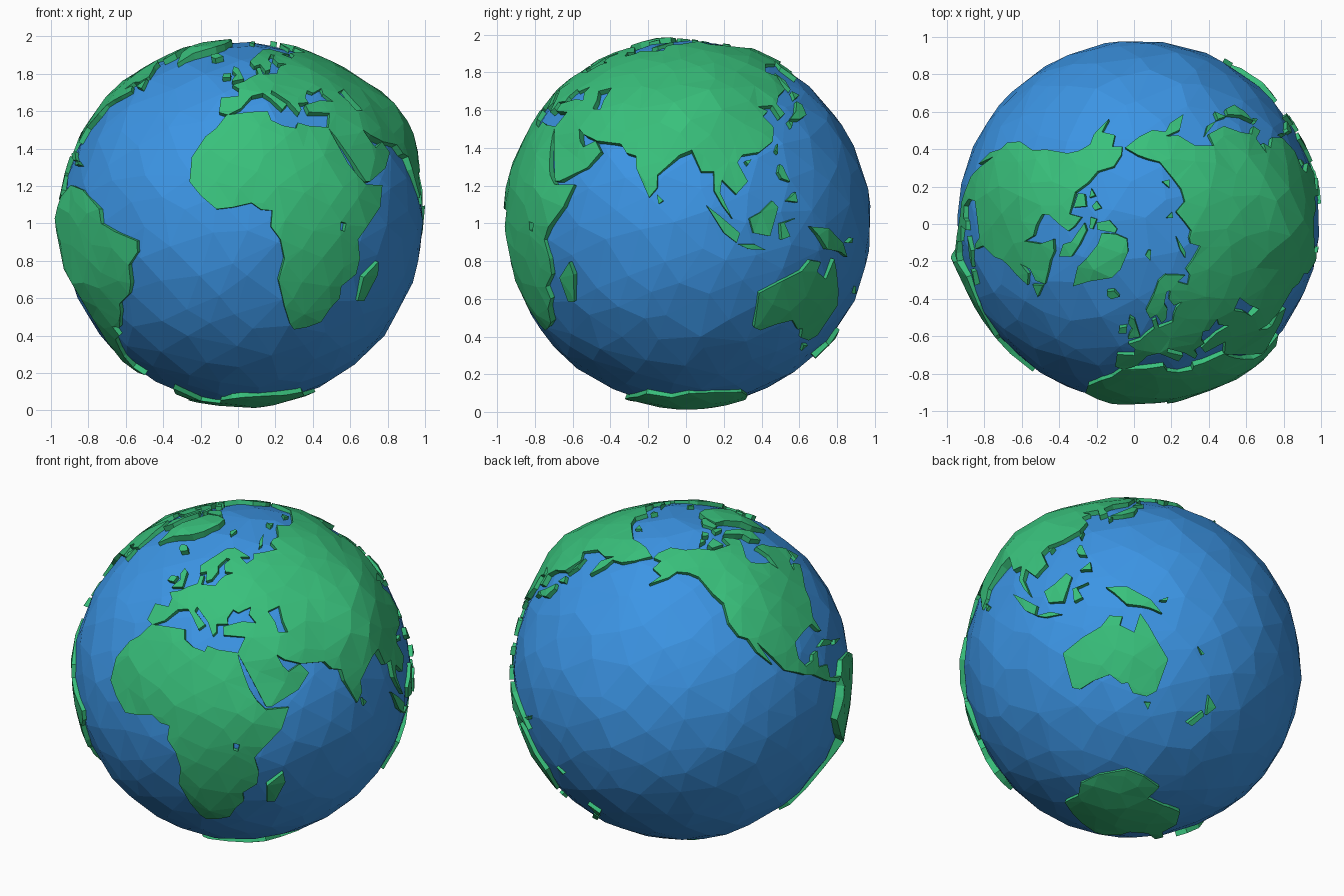
import bpy, bmesh, math, random
from mathutils import Vector, noise, geometry

random.seed(4)
CENTRE = Vector((0.022, 0.015, 1.0))
SEA_R, LAND_R, ROOT_R = 0.968, 0.986, 0.93


def material(name, rgb):
    m = bpy.data.materials.new(name)
    m.diffuse_color = (*rgb, 1)
    return m


BLUE = material("ocean blue", (0.045, 0.30, 0.78))
GREEN = material("land green", (0.04, 0.53, 0.20))


def direction(lon, lat):
    a, b = math.radians(lon), math.radians(lat)
    return Vector((math.cos(b) * math.sin(a), -math.cos(b) * math.cos(a), math.sin(b)))


def scatter(n, jitter):
    """Evenly spread, slightly shaken directions over a sphere."""
    pts = []
    for i in range(n):
        z = 1 - 2 * (i + 0.5) / n
        a = i * math.pi * (3 - math.sqrt(5))
        r = math.sqrt(1 - z * z)
        shake = Vector([random.uniform(-jitter, jitter) for _ in range(3)])
        pts.append((Vector((r * math.cos(a), r * math.sin(a), z)) + shake).normalized())
    return pts


# mountain ranges: lon, lat, extra height, half width in degrees
PEAKS = [(88, 34, .055, 13), (105, 45, .02, 14), (55, 33, .022, 9), (-72, -17, .035, 8),
         (-77, 1, .035, 8), (-110, 42, .025, 11), (-42, 72, .03, 8), (38, 6, .02, 10),
         (25, -28, .014, 8), (10, 46, .012, 6), (138, -5, .02, 5)]
PEAKS = [(direction(a, b), h, math.radians(w)) for a, b, h, w in PEAKS]


def land_radius(d):
    r = LAND_R + 0.010 * noise.noise(d * 6 + Vector((3, 1, 7)))
    return r + sum(h * math.exp(-(d.angle(p) / w) ** 2) for p, h, w in PEAKS)


def inside(p, rings):
    hit = False
    for ring in rings:
        for a, b in zip(ring, ring[1:] + ring[:1]):
            if (a.y > p.y) != (b.y > p.y) and p.x < (b.x - a.x) * (p.y - a.y) / (b.y - a.y) + a.x:
                hit = not hit
    return hit


def make_object(name, bm, mat):
    me = bpy.data.meshes.new(name)
    bm.to_mesh(me)
    bm.free()
    me.materials.append(mat)
    ob = bpy.data.objects.new(name, me)
    ob.location = CENTRE
    bpy.context.collection.objects.link(ob)


GRID = scatter(650, 0.03)


def add_plate(bm, *outlines):
    """Raised plate from a coast outline (later outlines are lakes)."""
    dirs = [[direction(*p) for p in o] for o in outlines]
    c = sum(dirs[0], Vector()).normalized()
    u = c.orthogonal().normalized()
    w = c.cross(u)

    def flat(d):   # azimuthal map around the plate centre
        v = Vector((d.dot(u), d.dot(w)))
        return v.normalized() * c.angle(d) if v.length > 1e-9 else v

    def round_(p):
        t = p.length
        if t < 1e-9:
            return c.copy()
        return c * math.cos(t) + (u * p.x + w * p.y) / t * math.sin(t)

    rings = [[flat(d) for d in ring] for ring in dirs]
    pts, edges = [], []
    for ring in rings:
        s, n = len(pts), len(ring)
        pts += ring
        edges += [(s + i, s + (i + 1) % n) for i in range(n)]
    pts += [p for p in map(flat, GRID) if inside(p, rings)]
    vs, _, tris, *_ = geometry.delaunay_2d_cdt(pts, edges, [], 0, 1e-5)
    keep = [t for t in tris if inside(sum((vs[i] for i in t), Vector((0, 0))) / 3, rings)]
    used = {i: bm.verts.new(round_(vs[i]) * ROOT_R) for t in keep for i in t}
    faces = [bm.faces.new([used[i] for i in t]) for t in keep]
    top = bmesh.ops.extrude_face_region(bm, geom=faces)["geom"]
    for v in top:
        if isinstance(v, bmesh.types.BMVert):
            d = v.co.normalized()
            v.co = d * land_radius(d)


def land(name, *outlines):
    bm = bmesh.new()
    add_plate(bm, *outlines)
    make_object(name, bm, GREEN)


def islands(name, *coasts):
    bm = bmesh.new()
    for coast in coasts:
        add_plate(bm, coast)
    make_object(name, bm, GREEN)


# ocean: faceted ball
bm = bmesh.new()
for d in scatter(360, 0.05):
    bm.verts.new(d * (SEA_R + random.uniform(-.004, .004)))
bmesh.ops.convex_hull(bm, input=bm.verts[:])
make_object("ocean", bm, BLUE)

# continents, as (longitude, latitude) coasts
land("africa", [
    (-6, 36), (3, 37), (10, 37.3), (11, 34), (15, 32), (20, 31), (21, 33), (25, 32), (33, 31.3),
    (34, 28), (35.5, 24), (37.5, 19), (40, 15), (43, 12), (51, 12), (48, 5), (42, -1), (39, -5),
    (40.5, -11), (40, -16), (35, -20), (35.5, -24), (32.5, -27), (30, -32), (25, -34), (20, -35),
    (18, -33), (15, -27), (12, -18), (13.5, -11), (12, -5), (9, -1), (9.5, 4), (6, 4.3), (3, 6.4),
    (-3, 5), (-8, 4.4), (-13, 8.5), (-17, 13), (-17, 21), (-13, 28), (-9.5, 31)],
    [(32, .5), (34, 0), (33.5, -2.5), (32, -2)])

NORTH_COAST = [
    (-9, 37), (-9, 43), (-1.5, 43.5), (-1.5, 46.5), (-4.5, 48.3), (1, 50), (4, 52), (8.5, 54),
    (8, 57), (10.5, 57.5), (11, 54), (19, 54.5), (21, 57), (24, 59), (29, 60), (23, 60.2),
    (21.5, 63), (25, 65.5), (22, 65.7), (17.5, 62), (18.5, 60), (16, 56.5), (13, 55.5), (11, 59),
    (7, 58), (5, 61), (12, 66), (19, 70), (27, 71), (41, 67), (33, 66.8), (38, 64), (44, 66),
    (45, 68.3), (54, 68.5), (68, 68.5), (67, 72), (72, 73), (80, 73), (90, 75.5), (104, 77.7),
    (113, 74), (127, 73), (140, 72.5), (160, 70), (170, 70), (180, 69), (190, 66), (179, 62.5),
    (171, 60), (163, 59.5), (162, 56), (157, 51), (155.5, 57), (162, 61), (155, 59), (143, 59)]
SOUTH_COAST = [
    (135, 54.5), (141, 52.5), (138, 46), (131, 43), (127.5, 39.5), (129.5, 36), (126.5, 34.5),
    (125, 39), (118, 38.5), (122, 37), (119, 35), (122, 31), (120, 26), (114, 22.3), (108, 21.5),
    (106, 19), (109, 13), (105, 9), (100.5, 13.5), (99.8, 9.5), (103.5, 1.5), (100.5, 5.5),
    (98, 10), (98, 16), (94, 16), (91, 22.5), (87, 21), (80, 15), (80, 11), (77.5, 8), (73, 17),
    (72.5, 21), (69, 22), (66.5, 25), (57, 26), (51, 28), (48, 30), (50, 26), (52, 24), (56.5, 26),
    (59.5, 22.5), (55, 17.5), (45, 13), (43, 13), (39, 21), (35, 28), (33, 31), (36, 36.5),
    (27, 37), (26.5, 40), (35, 42), (41, 41.3), (38, 44.5), (39, 47), (33, 45), (30.5, 46),
    (28, 43), (28.5, 41), (23.5, 40.5), (24, 38), (22.5, 36.5), (19.5, 41), (13, 45.5),
    (12.5, 44), (18.5, 40), (16, 38), (12, 42), (9, 44.2), (4, 43.3), (-.5, 38.5), (-5.5, 36)]
land("eurasia", NORTH_COAST + SOUTH_COAST,
     [(47, 45), (53, 46.5), (53, 41), (54, 37), (50, 37.5), (49.5, 41)])

land("north_america", [
    (-166, 68), (-156, 71), (-141, 69.7), (-128, 70), (-115, 68), (-96, 68), (-94, 72),
    (-85, 69.5), (-82, 67.5), (-87, 65), (-94, 61), (-94, 58.5), (-88, 56.5), (-82, 55),
    (-80, 51.3), (-78.5, 54.5), (-77, 57), (-78, 62), (-70, 61), (-66, 58.5), (-61, 56),
    (-56, 52.5), (-60, 50), (-66, 50), (-70, 47), (-64.5, 48.5), (-60, 46), (-66, 43.7),
    (-70.5, 42), (-74, 40), (-76, 36.5), (-81, 31.5), (-80.2, 26), (-82, 27), (-84, 30),
    (-90, 29.5), (-97, 27.5), (-97.5, 22), (-95, 18.5), (-91, 19), (-90, 21), (-87, 21.3),
    (-88.5, 16), (-83.5, 15), (-83.5, 10.5), (-80, 9), (-77.5, 8.5), (-80, 7.3), (-85.5, 10),
    (-92, 14.5), (-96, 15.7), (-105, 20), (-109, 25.5), (-114, 31.5), (-109.8, 23.2),
    (-115, 28.5), (-117.5, 33.5), (-121, 35), (-124, 40), (-124, 47), (-128, 51), (-134, 58),
    (-140, 60), (-148, 60.5), (-153, 58), (-164, 54.7), (-158, 58.5), (-165, 61), (-161, 64.5),
    (-168, 65.5)])

land("south_america", [
    (-77.5, 8), (-72, 12), (-62, 10.5), (-51, 4.5), (-50, 0), (-44, -2.5), (-35, -5.5), (-35, -9),
    (-39, -13), (-39.5, -19), (-41.5, -22.5), (-48, -26), (-49, -29), (-54, -34.5), (-58, -34),
    (-57, -37.5), (-62, -39), (-65, -43), (-67, -46), (-69, -51), (-66, -55), (-72, -53.5),
    (-75, -48), (-73.5, -40), (-71.5, -31), (-70.3, -18.5), (-76, -14), (-81, -6), (-80, -2),
    (-79, 1.5), (-77.5, 5)])

land("australia", [
    (114, -22), (122, -18), (129, -15), (132, -11.5), (136.5, -12), (135.5, -15), (140.5, -17.5),
    (142.5, -11), (145.5, -15), (149, -20.5), (153.3, -26), (150, -37), (146, -39), (140, -38),
    (138, -34.5), (135.5, -34.8), (131, -31.5), (124, -33), (118, -35), (115, -34)])

land("antarctica", [
    (0, -70), (20, -70), (40, -69), (55, -66.5), (75, -69.5), (90, -66.5), (110, -66.3),
    (135, -66), (150, -68.5), (170, -72), (165, -78), (-160, -78), (-150, -77), (-130, -74),
    (-100, -73), (-75, -72.5), (-67, -67), (-57, -63.5), (-60, -75), (-35, -78), (-25, -74),
    (-10, -71)])

# island groups
islands("north_atlantic_islands",
        [(-45, 60), (-53, 66), (-54, 70), (-60, 75.5), (-72, 78), (-60, 82), (-32, 83.5),
         (-18, 80), (-20, 74), (-25, 70.5), (-39, 65.5)],
        [(-24, 65.5), (-19, 66.5), (-14, 65), (-19, 63.4), (-22.5, 64)],
        [(-5, 50.2), (1, 51.3), (0, 53.5), (-2, 57.5), (-5, 58.5), (-5.5, 56), (-3, 54), (-4.5, 52)],
        [(-10, 52), (-6, 52.3), (-6, 54.8), (-10, 54)],
        [(12, 79), (20, 80.5), (24, 80), (17, 77)])
islands("canadian_islands",
        [(-62, 66), (-68, 70), (-80, 73.5), (-88, 73), (-78, 70), (-73, 68), (-73, 65), (-66, 62)],
        [(-117, 71), (-106, 73), (-102, 69), (-115, 69)], [(-125, 72), (-121, 74.3), (-116, 73)],
        [(-88, 77), (-92, 81), (-70, 83), (-63, 82), (-78, 77)],
        [(-95, 75), (-93, 77), (-80, 75.5), (-82, 74.6)],
        [(-116, 75.5), (-110, 77.8), (-104, 76), (-108, 74.8)], [(-59, 48), (-56, 51.5), (-53, 47)])
islands("caribbean_islands",
        [(-85, 22), (-80, 23), (-74.5, 20.2), (-78, 20)], [(-74, 18.5), (-73, 20), (-68.5, 18.5)])
islands("siberian_islands",
        [(52, 71), (56, 74), (68, 77), (57, 72)], [(95, 79), (97, 81), (105, 79)],
        [(137, 75.5), (149, 75.3), (143, 73.5)], [(142, 46), (142, 54), (144, 50)])
islands("east_asian_islands",
        [(131, 34), (136, 37), (140, 41), (142, 39.5), (140.5, 35.5), (136, 34)],
        [(140, 42), (142, 45.3), (145, 43.5)], [(130, 33.5), (132, 33), (130.5, 31.2)],
        [(120.3, 23), (121.7, 25.2), (121, 22)], [(108.7, 19.5), (111, 20), (109.5, 18.3)],
        [(120, 16), (121, 18.5), (122, 18), (124, 13), (121, 14)], [(122, 7), (125.5, 9.7), (126, 6.5)])
islands("indian_ocean_islands",
        [(44, -25), (43.5, -17), (49, -12), (50, -16), (47, -25)], [(80, 9), (82, 7), (80.5, 6)])
islands("south_pacific_islands",
        [(109, 1.5), (113, 3.5), (117, 7), (119, 5), (116, -4), (110.5, -3)],
        [(95.5, 5.5), (100, 2), (106, -3), (105, -6), (101, -3)],
        [(105.5, -6.5), (111, -6.5), (115, -8.3), (109, -8)],
        [(120, -5), (119.5, 0), (125, 1.5), (121, 0), (123, -4)],
        [(131, -1), (138, -1.5), (146, -6), (150, -10.5), (146, -9), (143, -8.5), (138, -8), (134, -3.7)],
        [(149, -6), (152, -4.5), (151.5, -6)], [(164, -20), (167, -22), (166, -22.5)],
        [(173, -35), (178, -38), (175, -41.5), (174, -39)], [(172.5, -40.7), (174, -42), (170, -46.5), (167, -46)],
        [(145, -41), (148, -41), (147, -43.5)])
